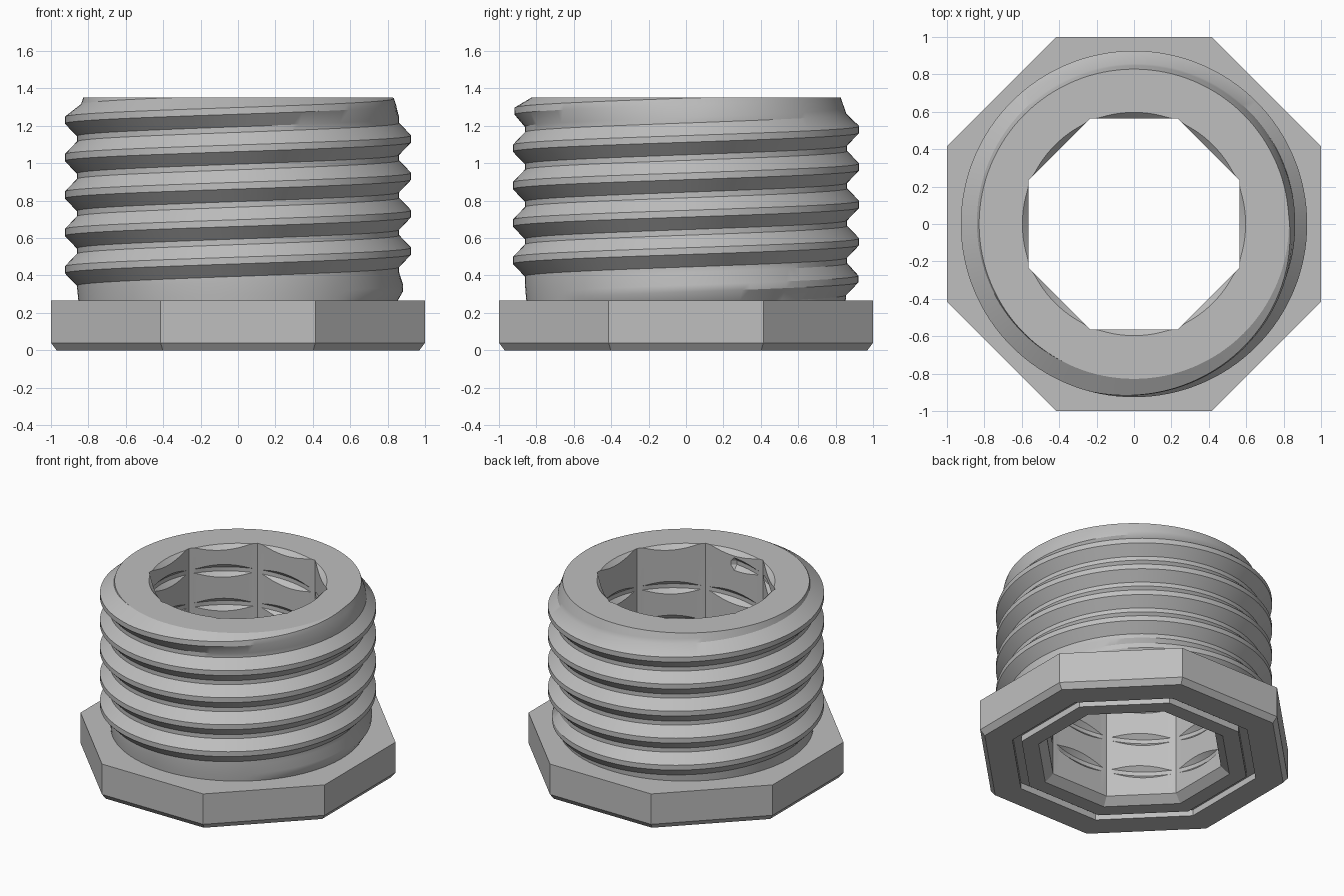
import bpy, bmesh
from math import pi, cos, sin, tau

if "Cube" in bpy.data.objects:
    bpy.data.objects.remove(bpy.data.objects["Cube"], do_unlink=True)

steel = bpy.data.materials.new("light grey metal")
steel.use_nodes = True
GREY = (0.52, 0.52, 0.52, 1)
steel.diffuse_color = GREY
steel.node_tree.nodes["Principled BSDF"].inputs["Base Color"].default_value = GREY

TOP, SEAT = 1.35, 0.265      # top of the body, top of the flange
SEGS = 128
BORE, GROOVE = 0.565, 0.597  # octagon apothem, inner thread radius


def clamp(v, lo, hi):
    return max(lo, min(hi, v))


def sweep(name, segs, column, start=0.0, smooth=True):
    """Skin a ring of (radius, z) columns; column(f) takes a fraction of a turn."""
    bm = bmesh.new()
    cols = []
    for i in range(segs + 1):
        f = i / segs
        a = start + tau * f
        cols.append([bm.verts.new((r * cos(a), r * sin(a), z)) for r, z in column(f)])
    for c, d in zip(cols, cols[1:]):
        for j in range(len(c) - 1):
            bm.faces.new((c[j], d[j], d[j + 1], c[j + 1]))
    bmesh.ops.remove_doubles(bm, verts=bm.verts[:], dist=1e-5)
    mesh = bpy.data.meshes.new(name)
    bm.to_mesh(mesh)
    bm.free()
    mesh.materials.append(steel)
    obj = bpy.data.objects.new(name, mesh)
    bpy.context.collection.objects.link(obj)
    if smooth:
        bpy.ops.object.select_all(action='DESELECT')
        obj.select_set(True)
        bpy.context.view_layer.objects.active = obj
        bpy.ops.object.shade_smooth_by_angle(angle=pi / 6)
    return obj


# Outer thread: helical rows that fade in above the flange and out at the rim
def root_radius(z):
    return 0.862 - 0.34 * max(0, z - 1.25) - 0.1 * max(0, 0.35 - z)


def thread_column(f):
    pts = []
    for k in range(-1, 8):
        t = k + f
        fade = clamp(min((t - 0.86) / 0.42, (6.01 - t) / 0.3), 0, 1)
        for dz, crest in ((-0.085, 0), (-0.018, 1), (0.018, 1), (0.085, 0)):
            z = clamp(0.13 + 0.2 * t + dz, SEAT, TOP)
            root = root_radius(z)
            pts.append((root + crest * fade * (0.926 - root), z))
    return pts


# Top rim and octagonal bore, its flats nicked by an inner thread
def bore_column(f):
    side = (f * 8 + 0.5) % 1 - 0.5
    flat = BORE / cos(side * tau / 8)
    depth = max(0, GROOVE - flat)
    lip = TOP - depth
    pts = [(root_radius(TOP), TOP), (flat + depth, TOP), (flat, lip)]
    for k in range(7, -3, -1):
        mid = 0.071 + 0.25 * (k + f)
        d = depth if 0.12 < mid < 1.26 else 0
        for dz, r in ((0.015 + d, flat), (0.015, flat + d),
                      (-0.015, flat + d), (-0.015 - d, flat)):
            pts.append((r, clamp(mid + dz, 0.05, lip)))
    return pts


# Octagonal flange: bore chamfer, groove underneath, bevelled lower edge
FLANGE = ((BORE, 0.05), (0.62, 0), (0.73, 0), (0.73, 0.045), (0.79, 0.045),
          (0.79, 0), (0.97, 0), (1, 0.04), (1, SEAT), (0.75, SEAT))


def flange_column(f):
    return [(a / cos(pi / 8), z) for a, z in FLANGE]


sweep("outer_thread", SEGS, thread_column)
sweep("rim_and_bore", SEGS, bore_column)
sweep("octagonal_flange", 8, flange_column, start=pi / 8, smooth=False)
